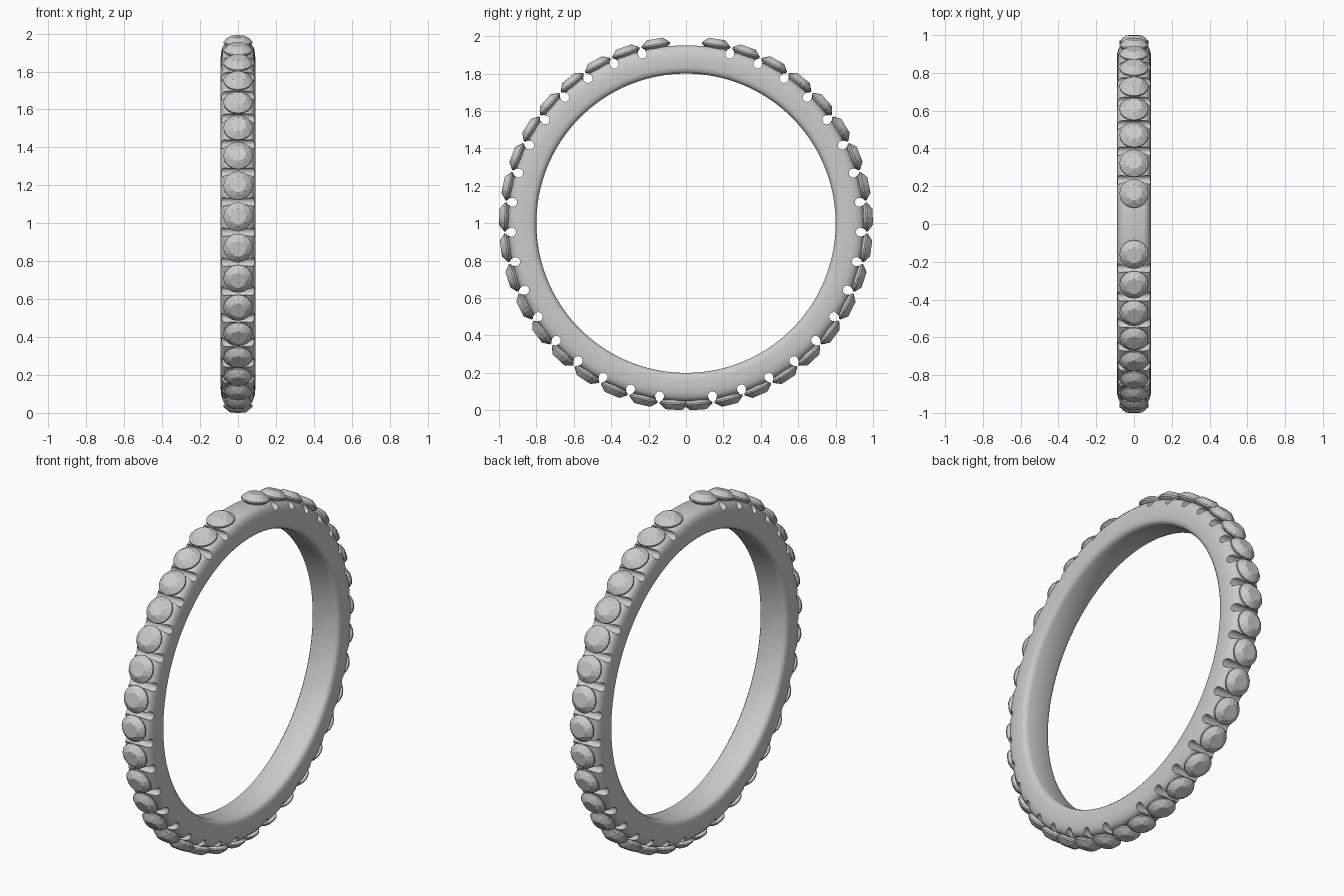
import bpy, bmesh
from math import pi, sin, cos, radians
from mathutils import Matrix, Vector

if "Cube" in bpy.data.objects:
    bpy.data.objects.remove(bpy.data.objects["Cube"])

CENTRE = Vector((0, 0, 1.0))
STEP = 9.8            # degrees between stones
FIRST_GEM = 9.6       # degrees from the top
FIRST_NOTCH = 14.5


def make_object(name, bm):
    mesh = bpy.data.meshes.new(name)
    bm.to_mesh(mesh)
    bm.free()
    ob = bpy.data.objects.new(name, mesh)
    bpy.context.collection.objects.link(ob)
    return ob


def smooth(ob, angle):
    bpy.ops.object.select_all(action='DESELECT')
    ob.select_set(True)
    bpy.context.view_layer.objects.active = ob
    bpy.ops.object.shade_smooth_by_angle(angle=radians(angle))


# Band: rounded half-section (x, radius), mirrored and revolved about x
half = [(0.05, 0.951), (0.068, 0.945), (0.081, 0.93), (0.088, 0.908), (0.091, 0.88),
        (0.091, 0.835), (0.087, 0.817), (0.078, 0.806), (0.062, 0.80)]
section = half + [(-x, r) for x, r in reversed(half)]
SEG = 144
bm = bmesh.new()
rings = []
for i in range(SEG):
    a = 2 * pi * i / SEG
    rings.append([bm.verts.new(CENTRE + Vector((x, r * sin(a), r * cos(a)))) for x, r in section])
n = len(section)
for i in range(SEG):
    p, q = rings[i], rings[(i + 1) % SEG]
    for j in range(n):
        k = (j + 1) % n
        bm.faces.new((p[j], p[k], q[k], q[j]))
bmesh.ops.recalc_face_normals(bm, faces=bm.faces)
band = make_object("band", bm)

# Round notches cut across the band between neighbouring stones
bm = bmesh.new()
for side in (-1, 1):
    for k in range(17):
        a = side * radians(FIRST_NOTCH + STEP * k)
        pos = CENTRE + Vector((0, sin(a), cos(a))) * 0.934
        bmesh.ops.create_cone(bm, cap_ends=True, segments=16, radius1=0.024, radius2=0.024, depth=0.4,
                              matrix=Matrix.Translation(pos) @ Matrix.Rotation(pi / 2, 4, 'Y'))
cutter = make_object("notch_cutter", bm)
cutter.hide_render = True
mod = band.modifiers.new("notches", 'BOOLEAN')
mod.operation = 'DIFFERENCE'
mod.solver = 'EXACT'
mod.object = cutter
bpy.context.view_layer.objects.active = band
bpy.ops.object.modifier_apply(modifier=mod.name)
bpy.data.objects.remove(cutter, do_unlink=True)
smooth(band, 35)

# Brilliant-cut stone: hull of table, crown, girdle and point
bm = bmesh.new()
for count, radius, height, offset in ((8, 0.043, 0.999, 0), (8, 0.062, 0.985, 0.5),
                                      (16, 0.077, 0.970, 0), (16, 0.077, 0.962, 0)):
    for i in range(count):
        a = 2 * pi * (i + offset) / count
        bm.verts.new((radius * cos(a), radius * sin(a), height))
bm.verts.new((0, 0, 0.905))
bmesh.ops.convex_hull(bm, input=bm.verts)
bmesh.ops.recalc_face_normals(bm, faces=bm.faces)
gem_mesh = bpy.data.meshes.new("gem")
bm.to_mesh(gem_mesh)
bm.free()

# Stones down both sides, leaving a gap at the top
for side, label in ((-1, "front"), (1, "back")):
    for k in range(18):
        gem = bpy.data.objects.new(f"gem_{label}_{k + 1}", gem_mesh)
        a = side * radians(FIRST_GEM + STEP * k)
        gem.location = CENTRE
        gem.rotation_euler = (-a, 0, 0)
        bpy.context.collection.objects.link(gem)
